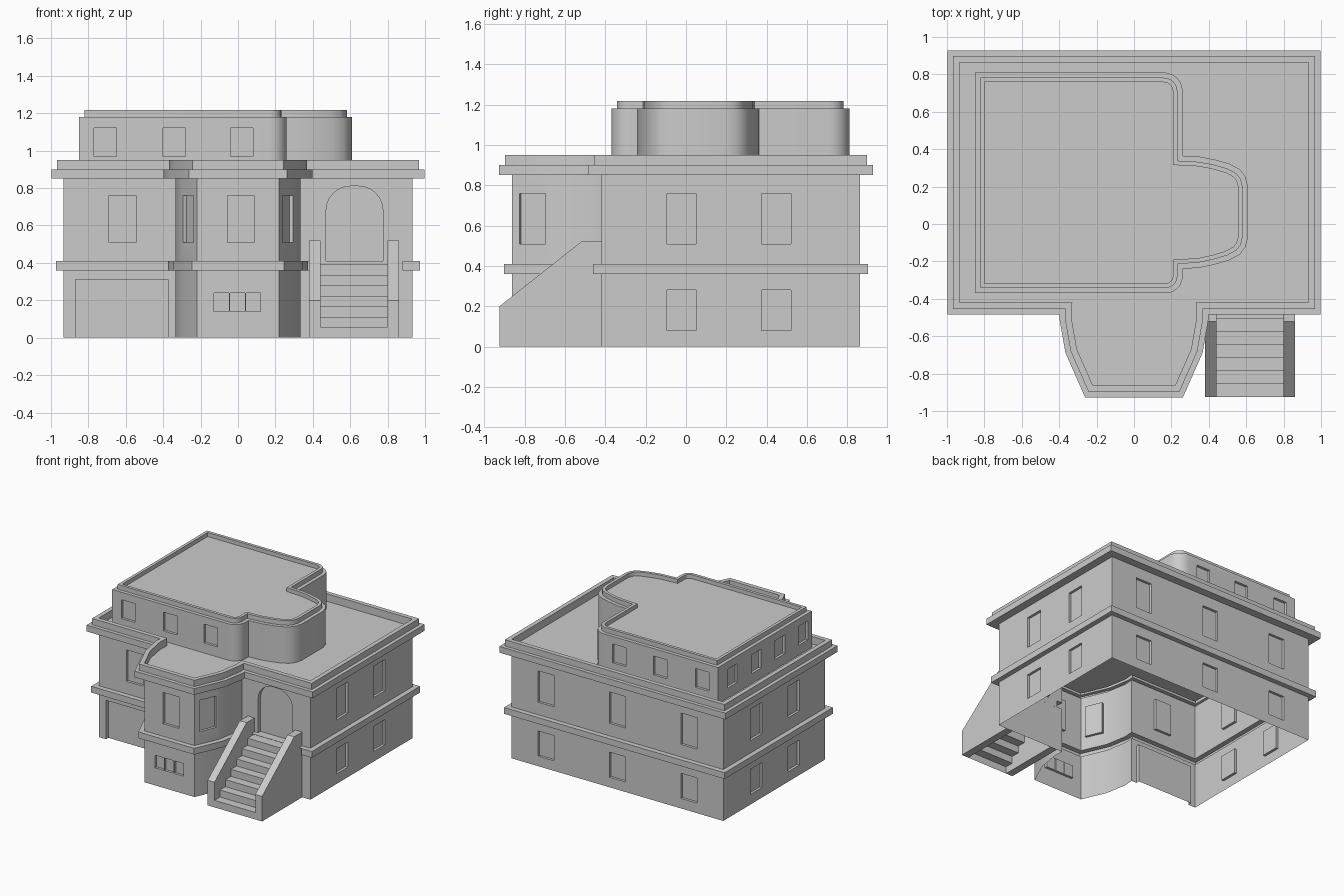
import bpy, bmesh
from math import sin, cos, pi, radians, atan2
from mathutils import Vector

if "Cube" in bpy.data.objects:
    bpy.data.objects.remove(bpy.data.objects["Cube"])


def finish(bm, name):
    bmesh.ops.recalc_face_normals(bm, faces=bm.faces)
    me = bpy.data.meshes.new(name)
    bm.to_mesh(me)
    bm.free()
    ob = bpy.data.objects.new(name, me)
    bpy.context.collection.objects.link(ob)
    return ob


def offset(pts, d):
    """Mitred outward offset of a counter-clockwise outline."""
    out = []
    for i, p in enumerate(pts):
        p = Vector(p)
        a = (p - Vector(pts[i - 1])).normalized()
        b = (Vector(pts[(i + 1) % len(pts)]) - p).normalized()
        na, nb = Vector((a.y, -a.x)), Vector((b.y, -b.x))
        out.append(p + (na + nb) * d / (1 + na.dot(nb)))
    return out


def storey(name, outline, profile):
    """Closed body: a wall profile of (offset, z) carried around an outline."""
    bm = bmesh.new()
    rings = [[bm.verts.new((q.x, q.y, z)) for q in offset(outline, d)] for d, z in profile]
    n = len(outline)
    for lo, hi in zip(rings, rings[1:]):
        for i in range(n):
            j = (i + 1) % n
            bm.faces.new((lo[i], lo[j], hi[j], hi[i]))
    bm.faces.new(rings[0])
    bm.faces.new(rings[-1])
    return finish(bm, name)


def panel(bm, x, y, ang, pts, depth=0.02, out=0.03):
    """Cutter for a recess: (u, z) shape on a wall whose outward normal is at ang degrees."""
    n = Vector((cos(radians(ang)), sin(radians(ang)), 0))
    t = Vector((-n.y, n.x, 0))
    rows = [[bm.verts.new(Vector((x, y, z)) + t * u + n * k) for u, z in pts] for k in (-depth, out)]
    for i in range(len(pts)):
        j = (i + 1) % len(pts)
        bm.faces.new((rows[0][i], rows[0][j], rows[1][j], rows[1][i]))
    bm.faces.new(rows[0])
    bm.faces.new(rows[1])


def rect(w, z0, z1):
    return [(-w / 2, z0), (w / 2, z0), (w / 2, z1), (-w / 2, z1)]


def carve(ob, cut_bm):
    """Cut the recesses, then open the underside (the house is a hollow shell)."""
    cutter = finish(cut_bm, "recess_cutter")
    cutter.hide_render = True
    mod = ob.modifiers.new("recesses", 'BOOLEAN')
    mod.operation, mod.solver, mod.object = 'DIFFERENCE', 'EXACT', cutter
    bpy.context.view_layer.objects.active = ob
    bpy.ops.object.modifier_apply(modifier=mod.name)
    bpy.data.objects.remove(cutter)
    bm = bmesh.new()
    bm.from_mesh(ob.data)
    base = min(v.co.z for v in bm.verts)
    low = [f for f in bm.faces if all(v.co.z < base + 1e-4 for v in f.verts)]
    bmesh.ops.delete(bm, geom=low, context='FACES')
    bm.to_mesh(ob.data)
    bm.free()
    bpy.ops.object.select_all(action='DESELECT')
    ob.select_set(True)
    bpy.ops.object.shade_smooth_by_angle(angle=radians(28))


def arc(cx, cy, r, a0, a1, n=6):
    return [(cx + r * cos(radians(a0 + (a1 - a0) * i / n)),
             cy + r * sin(radians(a0 + (a1 - a0) * i / n))) for i in range(n + 1)]


# Two-storey main house with front bay, two cornices and a parapet
F, B, W = -0.42, 0.863, 0.933
bay = [(0.22, -0.863), (0.305, -0.67), (0.335, -0.5), (0.33, F)]
house_outline = [(-W, F)] + [(-x, y) for x, y in reversed(bay)] + bay + [(W, F), (W, B), (-W, B)]
house = storey("main_house", house_outline, [
    (0, 0), (0, .36), (.04, .36), (.04, .41), (0, .41), (0, .85), (.064, .85), (.064, .90),
    (.035, .90), (.035, .95), (0, .95), (0, .89)])

cut = bmesh.new()
UP, LOW = (.51, .76), (.08, .28)
for z in (UP, LOW):
    for y in (-0.022, 0.447):                       # side windows
        panel(cut, W, y, 0, rect(.145, *z))
        panel(cut, -W, y, 180, rect(.145, *z))
    for x in (-0.63, 0, 0.63):                      # rear windows
        panel(cut, x, B, 90, rect(.14, *z))
panel(cut, -0.617, F, -90, rect(.145, *UP))         # front window
panel(cut, 0.015, -0.863, -90, rect(.14, *UP))      # bay front window
bay_ang = math_ang = atan2(-0.085, 0.193) * 180 / pi
panel(cut, 0.265, -0.761, bay_ang, rect(.14, *UP))  # bay side windows
panel(cut, -0.265, -0.761, 180 - bay_ang, rect(.14, *UP))
for x in (-0.088, -0.003, 0.082):                   # small basement windows
    panel(cut, x, -0.863, -90, rect(.079, .14, .24))
panel(cut, -0.622, F, -90, rect(.495, -.05, .31), 0.03)   # garage door
arch = [(-.152, .41), (.152, .41)] + arc(.022, .68, .13, 0, 90) + arc(-.022, .68, .13, 90, 180)
panel(cut, 0.623, F, -90, arch, 0.03)               # arched entrance
panel(cut, 0.633, F, -90, rect(.495, .355, .409), 0.0005, 0.1)  # cornice gap at stairs
carve(house, cut)

# Penthouse with rounded corners and bowed side
pent_outline = [(-.85, -.37)] + arc(.17, -.28, .09, -90, 0) + [
    (.26, -.24), (.35, -.234), (.43, -.217), (.51, -.193), (.565, -.163), (.595, -.125), (.61, -.07),
    (.61, .20), (.595, .255), (.565, .293), (.51, .322), (.43, .345), (.35, .36), (.26, .365)
] + arc(.16, .71, .1, 0, 90) + [(-.85, .81)]
pent = storey("penthouse", pent_outline, [
    (0, .89), (0, 1.18), (-.028, 1.18), (-.028, 1.217), (-.052, 1.217), (-.052, 1.185)])
cut = bmesh.new()
for x in (-0.71, -0.34, 0.02):
    panel(cut, x, -0.37, -90, rect(.12, .97, 1.12))
    panel(cut, x, 0.81, 90, rect(.12, .97, 1.12))
for y in (0.63, 0.33, 0.03, -0.26):
    panel(cut, -0.85, y, 180, rect(.12, .97, 1.12))
carve(pent, cut)

# Entrance stair: two sloping side walls and a folded sheet of steps
side = [(-.925, 0), (F, 0), (F, .52), (-.52, .52), (-.925, .2)]
for x0, x1, nm in ((.38, .44, "left"), (.80, .86, "right")):
    bm = bmesh.new()
    face = bm.faces.new([bm.verts.new((x0, y, z)) for y, z in side])
    ext = bmesh.ops.extrude_face_region(bm, geom=[face])
    bmesh.ops.translate(bm, vec=(x1 - x0, 0, 0),
                        verts=[g for g in ext['geom'] if isinstance(g, bmesh.types.BMVert)])
    bm.faces.new([v for v in face.verts]) if not face.is_valid else None
    finish(bm, "stair_wall_" + nm)

steps = [(-.925, 0)]
for k in range(7):
    y0 = -.925 + .0695 * k
    y1 = F if k == 6 else y0 + .0695
    steps += [(y0, .056 * (k + 1)), (y1, .056 * (k + 1))]
bm = bmesh.new()
rows = [[bm.verts.new((x, y, z)) for x in (.44, .80)] for y, z in steps]
for a, b in zip(rows, rows[1:]):
    bm.faces.new((a[0], a[1], b[1], b[0]))
finish(bm, "stair_steps")
